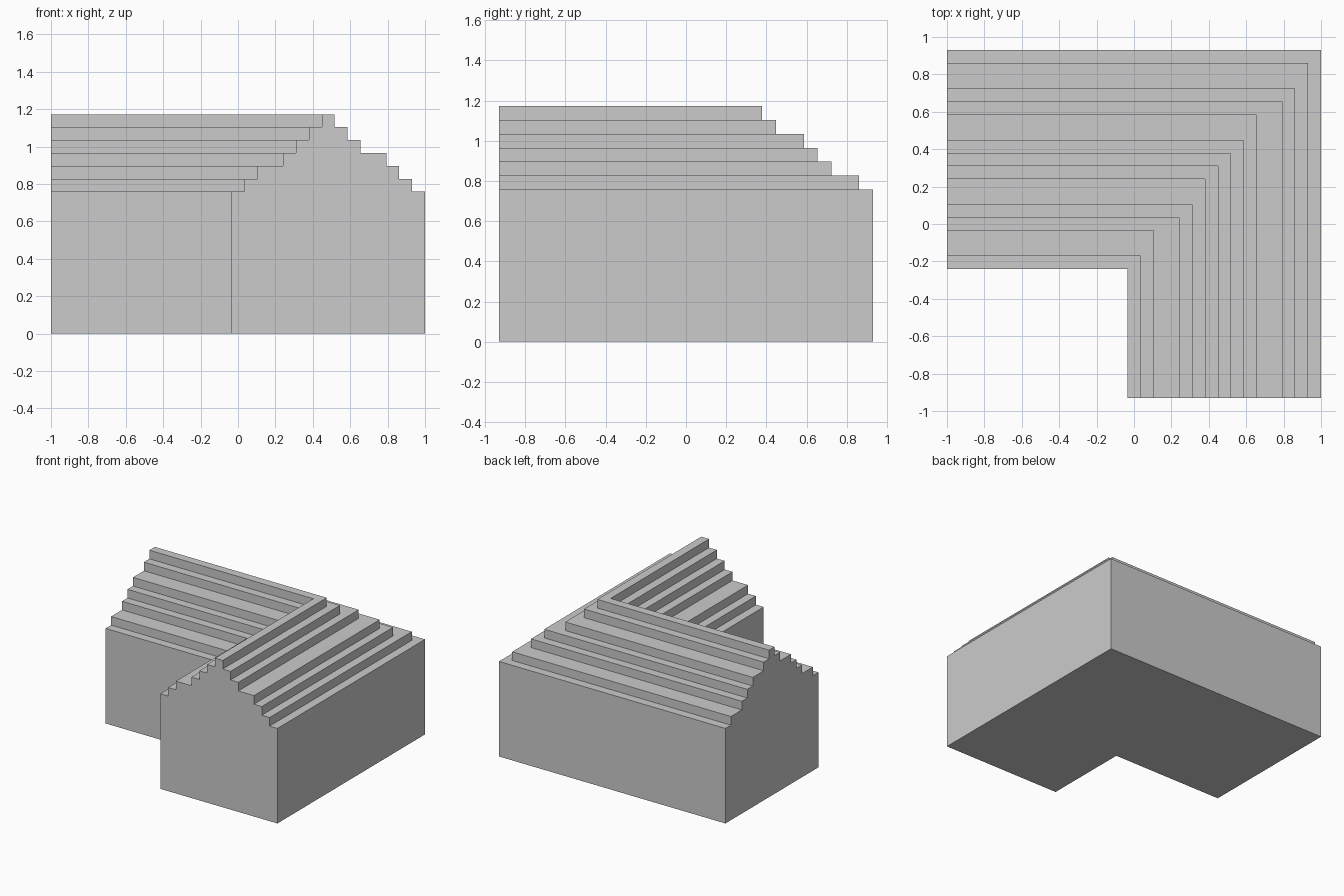
import bpy, bmesh

if "Cube" in bpy.data.objects:
    bpy.data.objects.remove(bpy.data.objects["Cube"])

U = 2 / 29  # size of one step unit

# Tread edges from eave to ridge, in units: (x in front wing, y in left wing)
inner = [(14, 10), (15, 11), (16, 13), (18, 14), (19, 15), (20, 17), (21, 18)]
outer = [(29, 27), (28, 26), (27, 24), (26, 23), (24, 22), (23, 20), (22, 19)]
EAVE = 11


def stair(edges):
    """Stepped outline from the ground up to the ridge."""
    pts = []
    for i, (x, y) in enumerate(edges):
        low = 0 if i == 0 else EAVE + i - 1
        pts += [(x, y, low), (x, y, EAVE + i)]
    return pts


def to_world(x, y, z):
    return ((x - 14.5) * U, (y - 13.5) * U, z * U)


# Cross-section swept along the L: left end, mitred corner, front end
profile = stair(inner) + stair(outer)[::-1]
bm = bmesh.new()
rows = [[bm.verts.new(to_world(*p)) for p in ((0, y, z), (x, y, z), (x, 0, z))]
        for x, y, z in profile]
for a, b in zip(rows, rows[1:] + rows[:1]):
    for k in (0, 1):
        bm.faces.new((a[k], a[k + 1], b[k + 1], b[k]))

# Gable ends
bm.faces.new([r[0] for r in rows])
bm.faces.new([r[2] for r in rows])
bmesh.ops.recalc_face_normals(bm, faces=bm.faces)

mesh = bpy.data.meshes.new("stepped_roof_corner")
bm.to_mesh(mesh)
bm.free()
bpy.context.collection.objects.link(bpy.data.objects.new("stepped_roof_corner", mesh))
